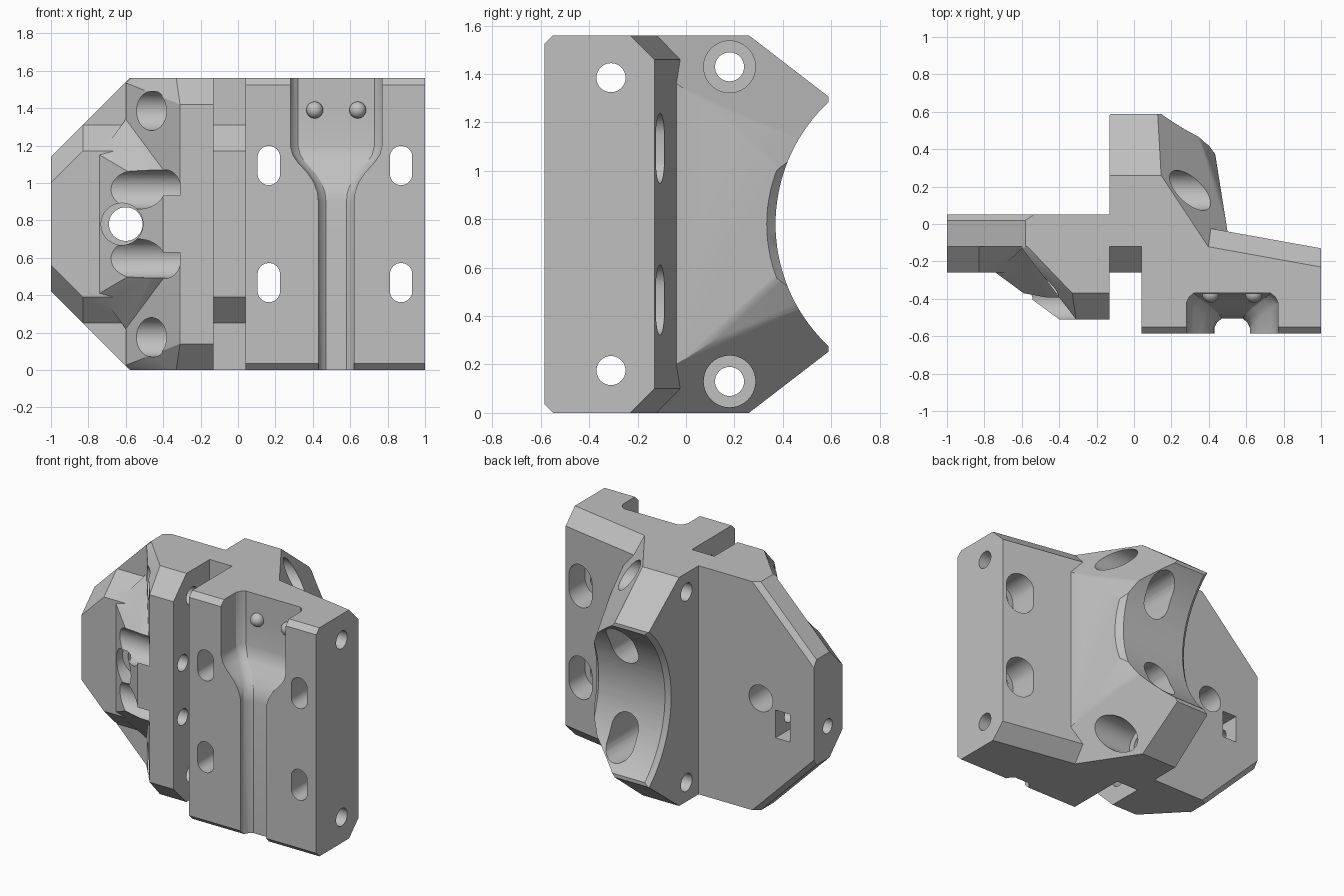
import bpy, bmesh, math
from mathutils import Vector, Matrix

H = 1.56          # overall height
MID = H / 2

cube = bpy.data.objects.get("Cube")
if cube:
    bpy.data.objects.remove(cube, do_unlink=True)

grey = bpy.data.materials.new("plain_grey")
grey.use_nodes = True
grey.diffuse_color = (0.53, 0.53, 0.53, 1)
grey.node_tree.nodes["Principled BSDF"].inputs["Base Color"].default_value = (0.53, 0.53, 0.53, 1)


def finish(bm, name):
    """Turn a bmesh into a named grey object."""
    bmesh.ops.recalc_face_normals(bm, faces=bm.faces)
    mesh = bpy.data.meshes.new(name)
    bm.to_mesh(mesh)
    bm.free()
    mesh.materials.append(grey)
    ob = bpy.data.objects.new(name, mesh)
    bpy.context.scene.collection.objects.link(ob)
    return ob


def mirrored(points):
    """Add the top/bottom mirror image of every point."""
    return points + [(x, y, H - z) for x, y, z in points]


def hull(name, points, planes=()):
    """Convex solid, trimmed by (point, outward normal) planes."""
    bm = bmesh.new()
    verts = [bm.verts.new(p) for p in points]
    bmesh.ops.convex_hull(bm, input=verts)
    bmesh.ops.delete(bm, geom=[v for v in bm.verts if not v.link_faces], context='VERTS')
    bmesh.ops.dissolve_limit(bm, angle_limit=0.01, verts=bm.verts, edges=bm.edges)
    for co, no in planes:
        bmesh.ops.bisect_plane(bm, geom=bm.verts[:] + bm.edges[:] + bm.faces[:],
                               plane_co=co, plane_no=no, clear_outer=True)
        bmesh.ops.holes_fill(bm, edges=bm.edges, sides=0)
    return finish(bm, name)


def rod(axis, start, end, a, b, r1, r2=None, segments=40):
    """Round cutter along x (a, b = y, z) or along y (a, b = x, z)."""
    bm = bmesh.new()
    turn = Matrix.Rotation(math.pi / 2, 4, 'Y') if axis == 'x' else Matrix.Rotation(-math.pi / 2, 4, 'X')
    m = (start + end) / 2
    where = (m, a, b) if axis == 'x' else (a, m, b)
    bmesh.ops.create_cone(bm, cap_ends=True, segments=segments, radius1=r1,
                          radius2=r1 if r2 is None else r2, depth=end - start,
                          matrix=Matrix.Translation(where) @ turn)
    return finish(bm, "cutter")


def slot(x, z, half_w, half_h, y0, y1):
    """Upright capsule cutter along y."""
    bm = bmesh.new()
    ring = []
    for i in range(28):
        t = 2 * math.pi * (i + 0.5) / 28
        dz = math.copysign(half_h - half_w, math.sin(t)) + half_w * math.sin(t)
        ring.append(bm.verts.new((x + half_w * math.cos(t), y0, z + dz)))
    face = bm.faces.new(ring)
    side = bmesh.ops.extrude_face_region(bm, geom=[face], use_keep_orig=True)["geom"]
    bmesh.ops.translate(bm, verts=[v for v in side if isinstance(v, bmesh.types.BMVert)],
                        vec=(0, y1 - y0, 0))
    return finish(bm, "cutter")


def boolean(target, tool, operation):
    mod = target.modifiers.new("cut", 'BOOLEAN')
    mod.operation, mod.solver, mod.object = operation, 'EXACT', tool
    bpy.context.view_layer.objects.active = target
    bpy.ops.object.modifier_apply(modifier=mod.name)
    bpy.data.objects.remove(tool, do_unlink=True)


# Side wing with clipped corners and a chamfered back edge
outline = [(0.1, H), (-0.58, H), (-1, 1.14)]
body = hull("carriage_body", mirrored(
    [(x, y, z) for x, z in outline for y in (-0.12, 0.02)]
    + [(0.1, 0.05, H), (-0.535, 0.05, H), (-1, 0.05, 1.095)]))

# Raised pad on the wing front, running behind the groove
pad = hull("wing_pad", mirrored(
    [(x, -0.26, z) for x, z in ((0.1, 1.17), (-0.83, 1.17), (-1, 1.0))]
    + [(x, y, z) for x, z in ((0.1, 1.31), (-0.83, 1.31), (-1, 1.14)) for y in (-0.12, -0.05)]))

# Clamp column beside the groove, with a diagonal outer face
column = hull("clamp_column", mirrored(
    [(-0.13, -0.05, H), (-0.57, -0.05, H), (-0.57, -0.12, H), (-0.33, -0.37, H), (-0.13, -0.37, H),
     (-0.6, -0.05, 1.535), (-0.6, -0.13, 1.535), (-0.31, -0.42, 1.51),
     (-0.31, -0.51, 1.42), (-0.13, -0.51, 1.42)]))

# Sloping wedge joining pad and column
wedge = hull("column_wedge", mirrored(
    [(-0.74, -0.26, 1.15), (-0.6, -0.13, 1.34), (-0.47, -0.26, 1.19), (-0.2, -0.13, 1.3),
     (-0.4, -0.51, 0.95), (-0.2, -0.51, 0.95)]))

# Main plate, tapered at the back
plate = hull("main_plate", mirrored(
    [(x, y, z) for x, back in ((1, -0.13), (0.04, 0.043))
     for y, z in ((-0.585, 1.525), (-0.55, H), (back - 0.1, H), (back, H - 0.1))]))

# Rear arm, trimmed by slanted planes at top and bottom
trim = []
for s in (1, -1):
    for co, no in (((0, 0.26, H), (0, 0.25, 0.325)),
                   ((0.145, 0.26, H), (0.28, 0.185, 0.22)),
                   ((0.41, 0.26, 1.25), (0.51, 0.256, 0.168))):
        trim.append(((co[0], co[1], MID + s * (co[2] - MID)),
                     Vector((no[0], no[1], s * no[2])).normalized()))
arm = hull("rear_arm", mirrored(
    [(x, y, H) for x, y in ((-0.13, -0.05), (-0.13, 0.588), (0.4, 0.588), (0.5, -0.04), (0.5, -0.2))]), trim)

for part in (pad, column, wedge, plate, arm):
    boolean(body, part, 'UNION')

cutters = []
# Plate slots, wider at the back
for s in (-1, 1):
    for x in (0.165, 0.872):
        z = MID + s * 0.313
        cutters += [slot(x, z, 0.1, 0.145, -0.3, 0.83), slot(x, z, 0.06, 0.105, -0.81, -0.2)]

# Hollow in the rear arm, with chamfered rims
cutters += [rod('x', -0.3, 0.7, 1.06, MID, 0.69, segments=128),
            rod('x', 0.4, 0.5, 1.06, MID, 0.69, 0.78, segments=128),
            rod('x', -0.2, -0.1, 1.06, MID, 0.77, 0.69, segments=128)]

# Wing bore with counterbore, set screw hole and nut window
cutters += [rod('y', -0.8, 0.3, -0.6, MID, 0.09),
            rod('y', -0.8, -0.2, -0.62, MID, 0.112),
            rod('x', -1.2, -0.6, -0.1, 0.64, 0.05),
            hull("cutter", [(x, y, z) for x in (-0.82, -0.71) for y in (-0.16, 0.2) for z in (0.54, 0.73)])]

for s in (-1, 1):
    # Long plate screws, column screws and arm screws with counterbores
    cutters += [rod('x', -0.5, 1.2, -0.31, MID + s * 0.605, 0.06),
                rod('x', -0.9, -0.31, -0.31, MID + s * 0.605, 0.105),
                rod('x', -0.5, -0.1, -0.41, MID + s * 0.185, 0.055),
                rod('x', -0.9, -0.31, -0.41, MID + s * 0.185, 0.105),
                rod('x', -0.3, 0.6, 0.18, MID + s * 0.65, 0.06),
                rod('x', 0.1, 0.7, 0.18, MID + s * 0.65, 0.107)]

# Front pocket narrowing into a shallow channel: (height, half width, floor)
rows = [(1.7, 0.245, -0.37), (1.2, 0.245, -0.37), (1.15, 0.232, -0.38), (1.11, 0.205, -0.405),
        (1.05, 0.15, -0.445), (1.0, 0.118, -0.475), (0.95, 0.1, -0.497), (0.9, 0.095, -0.505),
        (-0.1, 0.095, -0.505)]
bm = bmesh.new()
rings = []
for z, w, y in rows:
    half = [(w, -0.7), (w, y - 0.05), (w - 0.015, y - 0.02), (w - 0.04, y)]
    ring = half + [(-x, v) for x, v in reversed(half)]
    rings.append([bm.verts.new((0.525 + x, v, z)) for x, v in ring])
for a, b in zip(rings, rings[1:]):
    for i in range(len(a)):
        j = (i + 1) % len(a)
        bm.faces.new((a[i], a[j], b[j], b[i]))
bm.faces.new(rings[0])
bm.faces.new(rings[-1])
bmesh.ops.triangulate(bm, faces=bm.faces[:])
cutters.append(finish(bm, "cutter"))

for tool in cutters:
    boolean(body, tool, 'DIFFERENCE')

# Two round bumps on the pocket floor, domes only
bumps = []
for side, x in (("right", 0.41), ("left", 0.64)):
    bm = bmesh.new()
    bmesh.ops.create_uvsphere(bm, u_segments=24, v_segments=12, radius=0.045,
                              matrix=Matrix.Translation((x, -0.375, 1.39)))
    bmesh.ops.bisect_plane(bm, geom=bm.verts[:] + bm.edges[:] + bm.faces[:],
                           plane_co=(0, -0.371, 0), plane_no=(0, 1, 0), clear_outer=True)
    bmesh.ops.holes_fill(bm, edges=bm.edges, sides=0)
    bumps.append(finish(bm, side + "_pocket_bump"))

# Smooth curved walls, keep edges sharp
bpy.ops.object.select_all(action='DESELECT')
for ob in [body] + bumps:
    ob.select_set(True)
bpy.context.view_layer.objects.active = body
bpy.ops.object.shade_smooth_by_angle(angle=math.radians(25))
